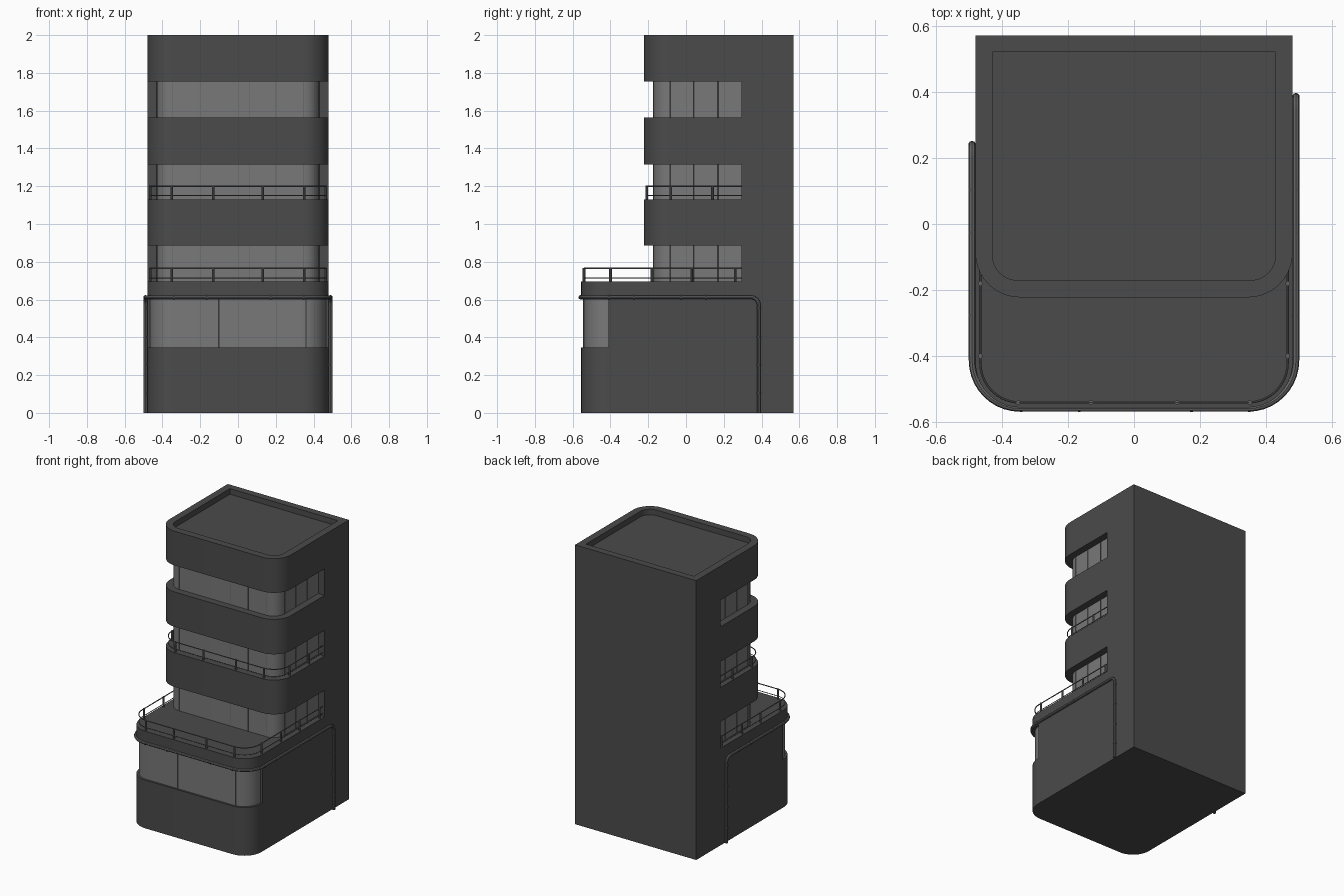
import bpy, bmesh, math
from mathutils import Vector

if "Cube" in bpy.data.objects:
    bpy.data.objects.remove(bpy.data.objects["Cube"])


def material(name, grey):
    m = bpy.data.materials.new(name)
    m.use_nodes = True
    colour = (grey, grey, grey, 1)
    m.diffuse_color = colour
    m.node_tree.nodes["Principled BSDF"].inputs["Base Color"].default_value = colour
    return m


WALL = material("dark grey wall", 0.07)
GLASS = material("grey glass", 0.19)
METAL = material("mid grey metal", 0.13)

HALF, BACK, CORE = 0.48, 0.57, 0.295      # half width, rear face, front of rear core
TOWER, BASE = -0.222, -0.555              # front faces
RADIUS = 0.135


def outline(half, front, back, r, steps=10):
    """Open U-shaped path with rounded front corners, from left rear to right rear."""
    pts = [(-half, back)]
    for cx, start in ((-half + r, math.pi), (half - r, 1.5 * math.pi)):
        for i in range(steps + 1):
            a = start + i / steps * math.pi / 2
            pts.append((cx + r * math.cos(a), front + r + r * math.sin(a)))
    return pts + [(half, back)]


def finish(name, bm, mat):
    bmesh.ops.recalc_face_normals(bm, faces=bm.faces)
    mesh = bpy.data.meshes.new(name)
    bm.to_mesh(mesh)
    bm.free()
    mesh.materials.append(mat)
    ob = bpy.data.objects.new(name, mesh)
    bpy.context.collection.objects.link(ob)
    smooth(ob)
    return ob


def smooth(ob):
    bpy.ops.object.select_all(action='DESELECT')
    ob.select_set(True)
    bpy.context.view_layer.objects.active = ob
    bpy.ops.object.shade_smooth_by_angle(angle=math.radians(30))


def prism(name, levels, mat):
    """Skin a stack of (outline, height) loops and cap both ends."""
    bm = bmesh.new()
    loops = [[bm.verts.new((x, y, z)) for x, y in pts] for pts, z in levels]
    for a, b in zip(loops, loops[1:]):
        for i in range(len(a)):
            j = (i + 1) % len(a)
            bm.faces.new((a[i], a[j], b[j], b[i]))
    bm.faces.new(loops[0])
    bm.faces.new(loops[-1])
    return finish(name, bm, mat)


def slab(name, pts, z0, z1, mat=WALL):
    return prism(name, [(pts, z0), (pts, z1)], mat)


def box_points(half, y0, y1):
    return [(-half, y1), (-half, y0), (half, y0), (half, y1)]


def tube(name, pts, r):
    """Round bar along a path of points, turned into a mesh."""
    cu = bpy.data.curves.new(name, 'CURVE')
    cu.dimensions = '3D'
    cu.bevel_depth, cu.bevel_resolution, cu.use_fill_caps = r, 2, True
    sp = cu.splines.new('POLY')
    sp.points.add(len(pts) - 1)
    for p, co in zip(sp.points, pts):
        p.co = (*co, 1)
    cu.materials.append(METAL)
    ob = bpy.data.objects.new(name, cu)
    bpy.context.collection.objects.link(ob)
    bpy.ops.object.select_all(action='DESELECT')
    ob.select_set(True)
    bpy.context.view_layer.objects.active = ob
    bpy.ops.object.convert(target='MESH')
    smooth(bpy.context.view_layer.objects.active)


def rods(name, segments, r):
    """Many short straight cylinders in one object."""
    bm = bmesh.new()
    for a, b in segments:
        a, b = Vector(a), Vector(b)
        turn = (b - a).to_track_quat('Z', 'Y').to_matrix().to_4x4()
        turn.translation = (a + b) / 2
        bmesh.ops.create_cone(bm, cap_ends=True, segments=10, radius1=r, radius2=r,
                              depth=(b - a).length, matrix=turn)
    finish(name, bm, METAL)


# Rear core and the wrapped balcony bands
slab("rear_core", box_points(HALF, CORE, BACK), 0, 1.755)
band = outline(HALF, TOWER, CORE, RADIUS)
slab("lower_band", band, 0.885, 1.13)
slab("upper_band", band, 1.315, 1.565)

# Crown with a sunken roof
crown = outline(HALF, TOWER, BACK, RADIUS)
well = outline(0.428, -0.17, 0.52, 0.075)
prism("roof_crown", [(crown, 1.755), (crown, 2.0), (well, 2.0), (well, 1.96)], WALL)

# Recessed window storeys with slim glazing bars
glazing = outline(0.43, -0.172, CORE, 0.085)
for storey, z0, z1 in (("first", 0.695, 0.885), ("second", 1.13, 1.315), ("third", 1.565, 1.755)):
    slab(storey + "_floor_window", glazing, z0, z1, GLASS)
    bars = [(s * 0.431, y) for s in (-1, 1) for y in (-0.085, 0.04, 0.17)]
    bars += [(x, -0.173) for x in (-0.345, 0.06, 0.2, 0.345)]
    rods(storey + "_floor_glazing_bars", [((x, y, z0), (x, y, z1)) for x, y in bars], 0.002)

# Projecting base with shopfront window
base = outline(HALF, BASE, CORE, RADIUS)
slab("base_wall", base, 0, 0.345)
slab("base_side_block", box_points(HALF, -0.41, CORE), 0.345, 0.6)
slab("base_window", outline(0.466, -0.541, -0.4, 0.125), 0.345, 0.6, GLASS)
slab("terrace_slab", base, 0.6, 0.695)
rods("base_glazing_bars", [((x, -0.541, 0.345), (x, -0.541, 0.6)) for x in (-0.1, 0.36)], 0.003)


# Railings: two rails following the edge, with posts
def railing(name, front, z, side_posts):
    path = outline(HALF - 0.015, front + 0.015, CORE, RADIUS - 0.015)
    for part, h, r in (("top_rail", 0.07, 0.0035), ("mid_rail", 0.02, 0.0025)):
        tube(name + "_" + part, [(x, y, z + h) for x, y in path], r)
    spots = [(s * x, front + 0.015) for s in (-1, 1) for x in (0.13, 0.35)]
    spots += [(s * (HALF - 0.015), y) for s in (-1, 1) for y in side_posts]
    rods(name + "_posts", [((x, y, z), (x, y, z + 0.073)) for x, y in spots], 0.007)


railing("terrace", BASE, 0.695, (-0.4, -0.18, 0.03, 0.26))
railing("balcony", TOWER, 1.13, (-0.08, 0.14))

# Drain pipe around the base, bending down to the ground on both sides
PIPE_X, PIPE_Y, PIPE_Z, BEND = 0.49, -0.558, 0.612, 0.04
LEFT_END, RIGHT_END = 0.385, 0.24


def drop(side, y):
    """Points from the horizontal run round the bend to the ground."""
    pts = []
    for i in range(9):
        a = i / 8 * math.pi / 2
        pts.append((side * PIPE_X, y - BEND + BEND * math.sin(a),
                    PIPE_Z - BEND + BEND * math.cos(a)))
    return pts + [(side * PIPE_X, y, 0)]


run = [(x, y, PIPE_Z) for x, y in outline(PIPE_X, PIPE_Y, 0, RADIUS + 0.01)[1:-1]]
tube("drain_pipe", drop(-1, RIGHT_END)[::-1] + run + drop(1, LEFT_END), 0.01)

# Pipe collars
collars = []
for side, end in ((-1, RIGHT_END), (1, LEFT_END)):
    x = side * PIPE_X
    for z in (0.1, 0.25, 0.4, 0.55):
        collars.append(((x, end, z), (x, end, z + 0.008)))
    for y in (-0.41, -0.28, -0.03, 0.1):
        collars.append(((x, y, PIPE_Z), (x, y + 0.008, PIPE_Z)))
for x in (-0.345, -0.17, 0.17, 0.345):
    collars.append(((x, PIPE_Y, PIPE_Z), (x + 0.008, PIPE_Y, PIPE_Z)))
rods("pipe_collars", collars, 0.0115)
